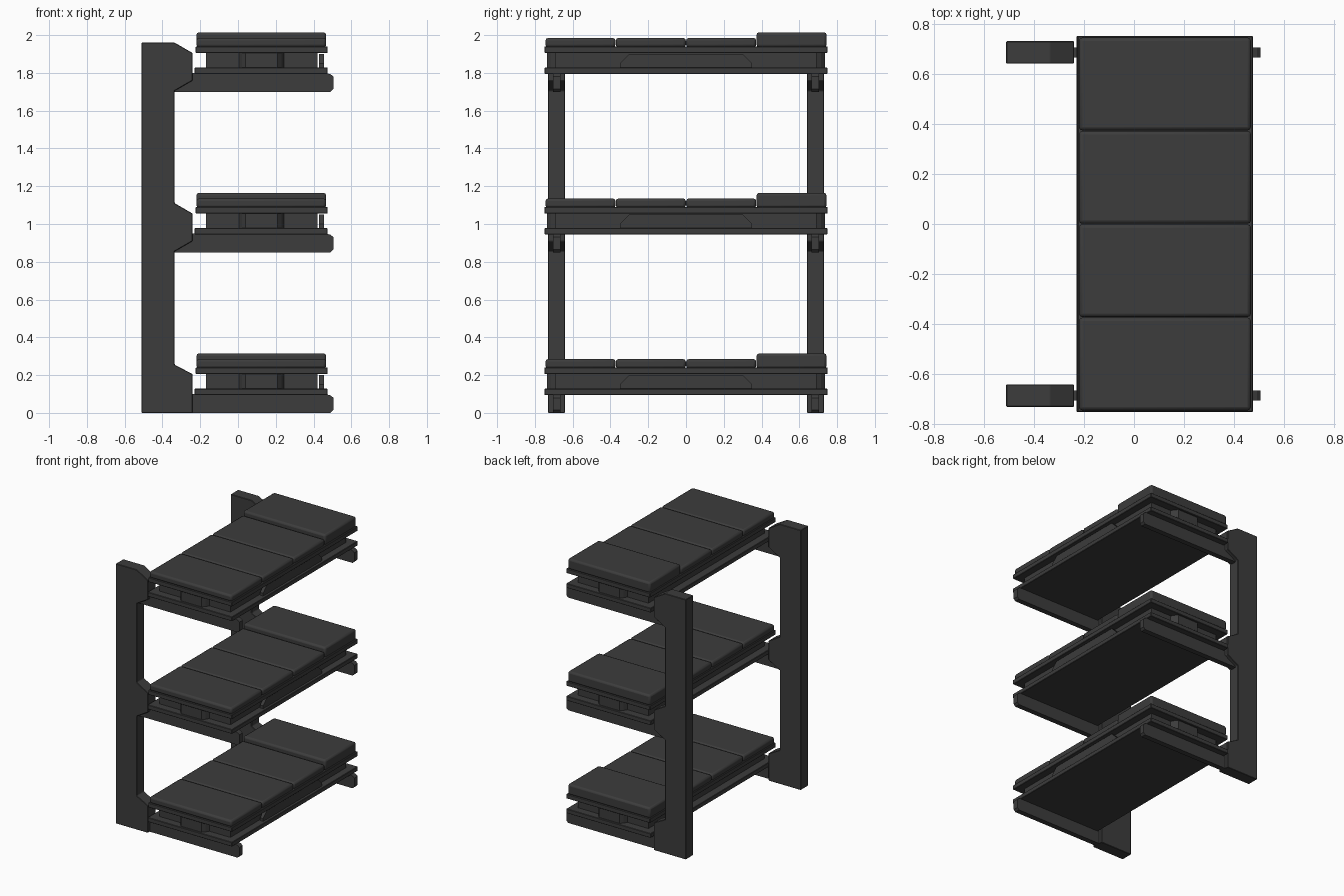
import bpy, bmesh

if "Cube" in bpy.data.objects:
    bpy.data.objects.remove(bpy.data.objects["Cube"])

mat = bpy.data.materials.new("dark_grey")
mat.diffuse_color = (0.045, 0.045, 0.045, 1)
mat.use_nodes = True
mat.node_tree.nodes["Principled BSDF"].inputs["Base Color"].default_value = mat.diffuse_color


def finish(name, bm, bevel=0.0, segs=1):
    bmesh.ops.recalc_face_normals(bm, faces=bm.faces)
    me = bpy.data.meshes.new(name)
    bm.to_mesh(me)
    bm.free()
    ob = bpy.data.objects.new(name, me)
    bpy.context.collection.objects.link(ob)
    me.materials.append(mat)
    if bevel:
        m = ob.modifiers.new("bevel", "BEVEL")
        m.width, m.segments, m.limit_method = bevel, segs, "ANGLE"
    return ob


def box(name, x, y, z, bevel=0.0, segs=1):
    bm = bmesh.new()
    bmesh.ops.create_cube(bm, size=1)
    for v in bm.verts:
        v.co = [r[0] + (c + 0.5) * (r[1] - r[0]) for c, r in zip(v.co, (x, y, z))]
    return finish(name, bm, bevel, segs)


def prism(name, pts, axis, lo, hi, bevel=0.0, segs=1):
    """Extrude a 2D outline along y (pts are x,z), x (pts are y,z) or z (pts are x,y)."""
    place = {"x": lambda a, b: (lo, a, b), "y": lambda a, b: (a, lo, b),
             "z": lambda a, b: (a, b, lo)}[axis]
    bm = bmesh.new()
    face = bm.faces.new([bm.verts.new(place(a, b)) for a, b in pts])
    new = bmesh.ops.extrude_face_region(bm, geom=[face])["geom"]
    for v in new:
        if isinstance(v, bmesh.types.BMVert):
            v.co["xyz".index(axis)] = hi
    return finish(name, bm, bevel, segs)


def smooth(ob):
    bpy.ops.object.select_all(action="DESELECT")
    ob.select_set(True)
    bpy.context.view_layer.objects.active = ob
    bpy.ops.object.shade_smooth_by_angle()


levels = (0.0, 0.85, 1.70)

# Upright posts with a sloped gusset at each level
outline = [(-0.51, 1.96), (-0.51, 0), (-0.24, 0), (-0.24, 0.205), (-0.335, 0.255)]
for h in levels[1:]:
    outline += [(-0.335, h + 0.005), (-0.24, h + 0.06),
                (-0.24, h + 0.205), (-0.335, h + 0.26)]
for side, yc in (("front", -0.685), ("back", 0.685)):
    prism(side + "_post", outline, "y", yc - 0.045, yc + 0.045, 0.003)

for n, h in enumerate(levels, 1):
    tag = f"_{n}"
    # Support arms
    for side, yc in (("front", -0.685), ("back", 0.685)):
        arm = [(-0.34, h), (0.49, h), (0.505, h + 0.015), (0.505, h + 0.08),
               (0.49, h + 0.093), (0.46, h + 0.1), (-0.34, h + 0.1)]
        prism(side + "_arm" + tag, arm, "y", yc - 0.02, yc + 0.02)

    # Lower and upper frame trays
    box("lower_tray" + tag, (-0.23, 0.475), (-0.75, 0.75), (h + 0.095, h + 0.128), 0.003)
    box("upper_tray" + tag, (-0.225, 0.475), (-0.75, 0.75), (h + 0.206, h + 0.24), 0.003)

    # Recessed core between the trays
    box("core" + tag, (-0.17, 0.42), (-0.69, 0.69), (h + 0.12, h + 0.21))

    # Bevelled blocks at the bed ends
    for side, s in (("front", -1), ("back", 1)):
        block = [(0.0, s * 0.68), (0.02, s * 0.715), (0.04, s * 0.735),
                 (0.21, s * 0.735), (0.23, s * 0.715), (0.25, s * 0.68)]
        prism(side + "_end_block" + tag, block, "z", h + 0.125, h + 0.21)

    # Trapezoid side panel along the open edge
    panel = [(-0.35, h + 0.125), (0.35, h + 0.125), (0.35, h + 0.15),
             (0.30, h + 0.2), (-0.30, h + 0.2), (-0.35, h + 0.15)]
    prism("side_panel" + tag, panel, "x", 0.43, 0.455)

    # Mattress pads, the last one raised as a pillow
    for i in range(4):
        y0 = -0.745 + i * 0.3725
        top = h + (0.315 if i == 3 else 0.285)
        pad = box(f"{'pillow' if i == 3 else 'mattress_pad'}{tag}_{i + 1}",
                  (-0.22, 0.467), (y0 + 0.001, y0 + 0.3715), (h + 0.235, top), 0.014, 2)
        smooth(pad)
